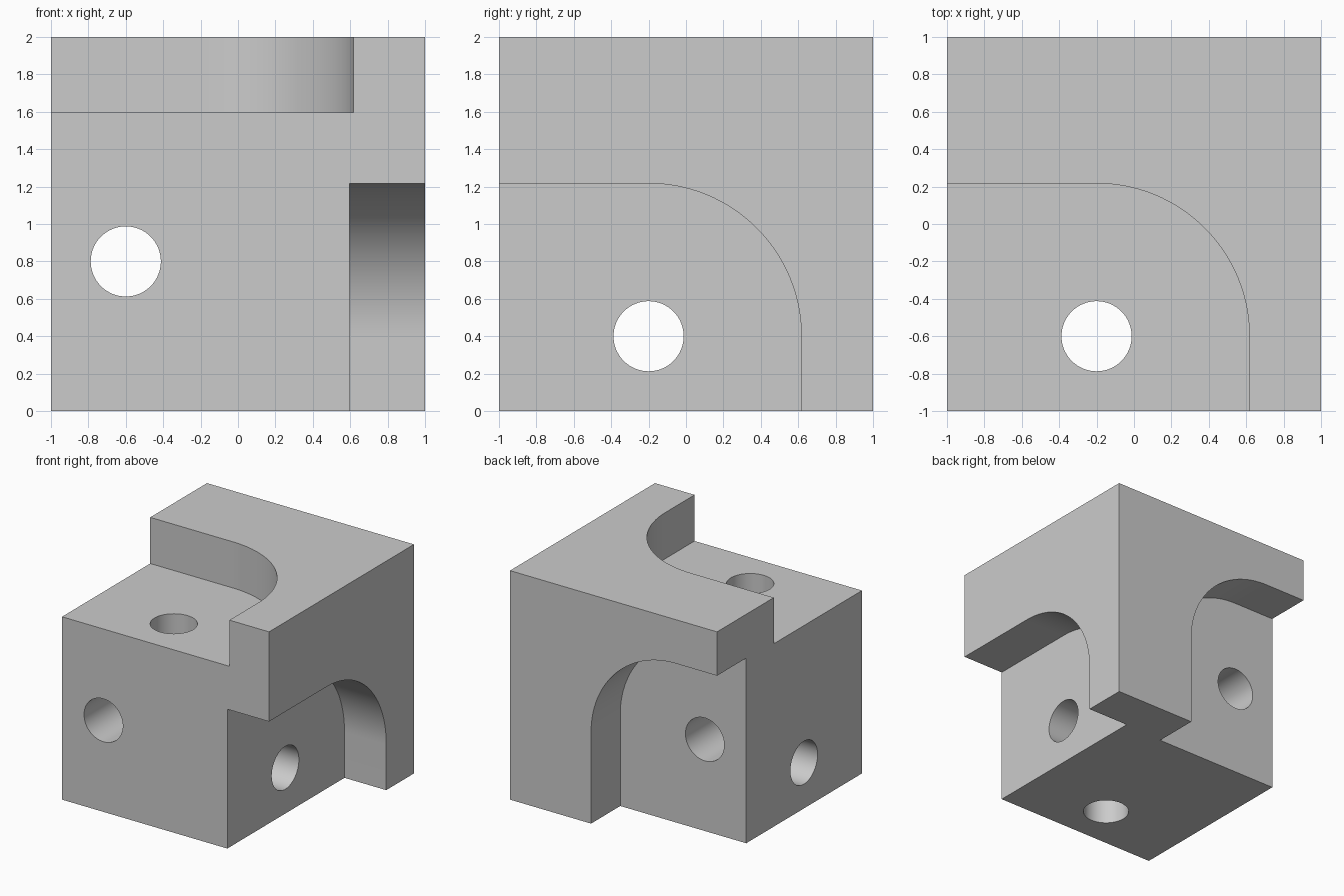
import bpy
import bmesh
from math import cos, sin, pi, radians
from mathutils import Matrix, Vector

default = bpy.data.objects.get("Cube")
if default:
    bpy.data.objects.remove(default, do_unlink=True)

HOLE_U, HOLE_V = -0.2, -0.6      # hole axis, also the centre of the pocket's rounded corner
HOLE_R, CORNER_R = 0.1875, 0.817
FLOOR = 0.597                    # pocket floor, from the block centre
REACH = 1.3                      # cutters run past the block

grey = bpy.data.materials.new("light grey")
grey.use_nodes = True
colour = (0.6, 0.6, 0.6, 1)
grey.diffuse_color = colour
grey.node_tree.nodes["Principled BSDF"].inputs["Base Color"].default_value = colour


def arc(radius, end, steps):
    return [(HOLE_U + radius * cos(end * i / steps), HOLE_V + radius * sin(end * i / steps))
            for i in range(steps + 1)]


def prism(name, profile, low, high, matrix):
    """Extrude a closed profile from low to high, then place it."""
    bm = bmesh.new()
    face = bm.faces.new([bm.verts.new((u, v, low)) for u, v in profile])
    top = bmesh.ops.extrude_face_region(bm, geom=[face])["geom"]
    bmesh.ops.translate(bm, vec=(0, 0, high - low),
                        verts=[e for e in top if isinstance(e, bmesh.types.BMVert)])
    bmesh.ops.recalc_face_normals(bm, faces=bm.faces)
    bmesh.ops.transform(bm, matrix=matrix, verts=bm.verts)
    mesh = bpy.data.meshes.new(name)
    bm.to_mesh(mesh)
    bm.free()
    mesh.materials.append(grey)
    obj = bpy.data.objects.new(name, mesh)
    bpy.context.collection.objects.link(obj)
    return obj


# Solid block
lift = Matrix.Translation((0, 0, 1))
block = prism("corner_block", [(-1, -1), (1, -1), (1, 1), (-1, 1)], -1, 1, lift)

# Pocket with one rounded corner, and a round hole
pocket = [(-REACH, -REACH), (HOLE_U + CORNER_R, -REACH)]
pocket += arc(CORNER_R, pi / 2, 32) + [(-REACH, HOLE_V + CORNER_R)]
hole = arc(HOLE_R, 2 * pi, 64)[:-1]

# The same cuts on the top, right and back, turned about the cube's diagonal
cutters = []
for i, side in enumerate(("top", "right", "back")):
    turn = lift @ Matrix.Rotation(radians(120 * i), 4, Vector((1, 1, 1)))
    cutters.append(prism(side + "_pocket_cutter", pocket, FLOOR, REACH, turn))
    cutters.append(prism(side + "_hole_cutter", hole, -REACH, REACH, turn))

bpy.ops.object.select_all(action="DESELECT")
block.select_set(True)
bpy.context.view_layer.objects.active = block
for cutter in cutters:
    cutter.hide_render = True
    cut = block.modifiers.new(cutter.name, "BOOLEAN")
    cut.operation = "DIFFERENCE"
    cut.solver = "EXACT"
    cut.object = cutter
    bpy.ops.object.modifier_apply(modifier=cut.name)
    bpy.data.objects.remove(cutter, do_unlink=True)

bpy.ops.object.shade_smooth_by_angle(angle=radians(30))
